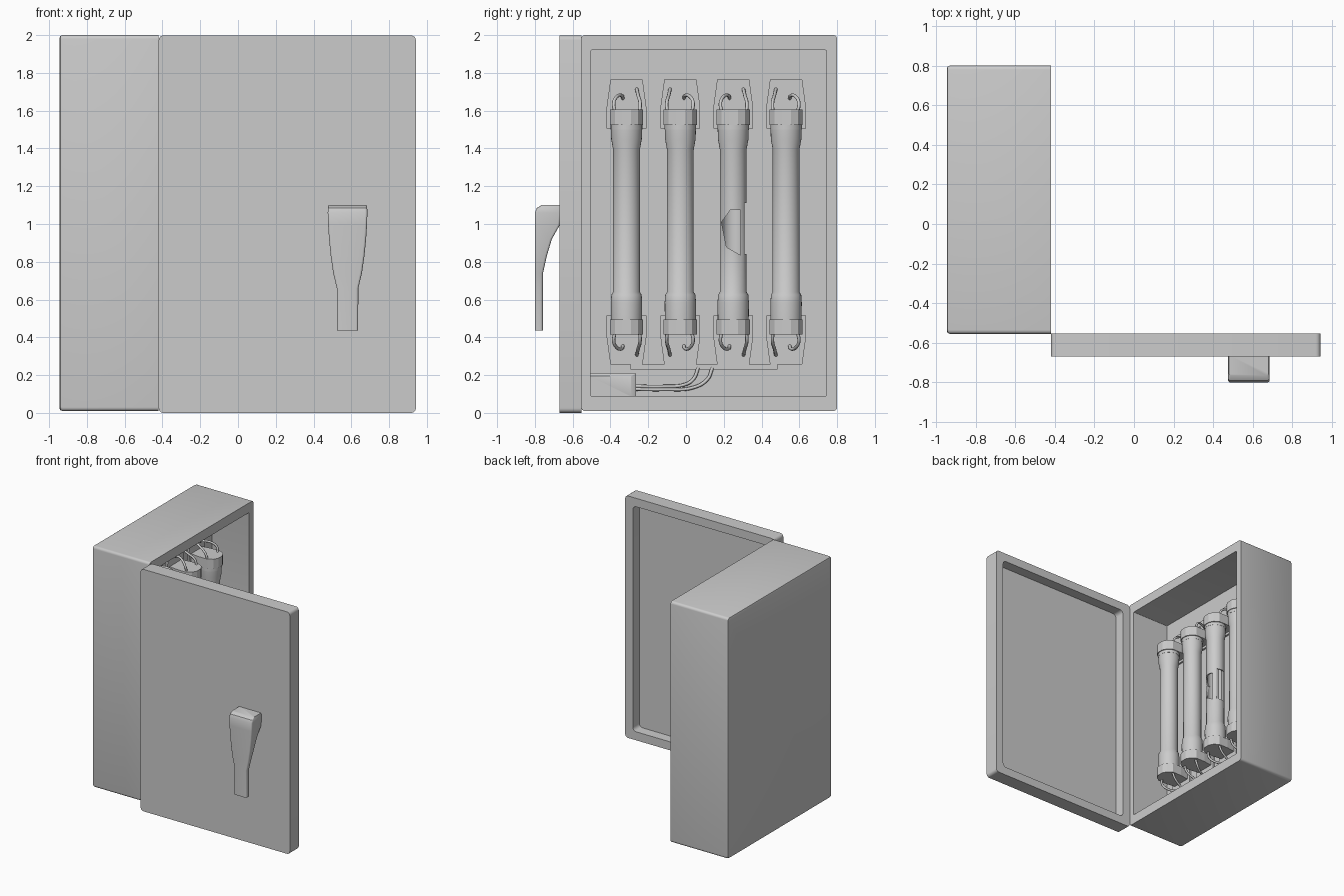
import bpy, bmesh
from math import sin, cos, pi
from mathutils import Vector

if "Cube" in bpy.data.objects:
    bpy.data.objects.remove(bpy.data.objects["Cube"])


def loft(name, rings, smooth=True):
    """Skin a list of equal-length point rings and cap both ends."""
    bm = bmesh.new()
    vr = [[bm.verts.new(p) for p in ring] for ring in rings]
    n = len(vr[0])
    for a, b in zip(vr, vr[1:]):
        for i in range(n):
            j = (i + 1) % n
            bm.faces.new((a[i], a[j], b[j], b[i]))
    bm.faces.new(vr[0])
    bm.faces.new(vr[-1])
    bmesh.ops.recalc_face_normals(bm, faces=bm.faces)
    me = bpy.data.meshes.new(name)
    bm.to_mesh(me)
    bm.free()
    ob = bpy.data.objects.new(name, me)
    bpy.context.collection.objects.link(ob)
    if smooth:
        bpy.ops.object.select_all(action='DESELECT')
        bpy.context.view_layer.objects.active = ob
        ob.select_set(True)
        bpy.ops.object.shade_smooth_by_angle(angle=0.6)
    return ob


def rounded(u0, u1, v0, v1, r, seg=4):
    """Rounded rectangle outline in 2D."""
    pts = []
    for k, (u, v) in enumerate([(u1 - r, v1 - r), (u0 + r, v1 - r), (u0 + r, v0 + r), (u1 - r, v0 + r)]):
        for s in range(seg + 1):
            a = pi / 2 * (k + s / seg)
            pts.append((u + r * cos(a), v + r * sin(a)))
    return pts


def slab_x(name, outline, x0, x1):
    return loft(name, [[(x, y, z) for y, z in outline] for x in (x0, x1)], False)


def circle(r, x, y, z, n=32):
    return [(x + r * cos(2 * pi * i / n), y + r * sin(2 * pi * i / n), z) for i in range(n)]


def wire(name, pts, r=0.009):
    cu = bpy.data.curves.new(name, 'CURVE')
    cu.dimensions = '3D'
    cu.bevel_depth, cu.bevel_resolution, cu.resolution_u = r, 2, 6
    cu.use_fill_caps = True
    sp = cu.splines.new('BEZIER')
    sp.bezier_points.add(len(pts) - 1)
    for bp, p in zip(sp.bezier_points, pts):
        bp.co = p
        bp.handle_left_type = bp.handle_right_type = 'AUTO'
    ob = bpy.data.objects.new(name, cu)
    bpy.context.collection.objects.link(ob)
    bpy.ops.object.select_all(action='DESELECT')
    bpy.context.view_layer.objects.active = ob
    ob.select_set(True)
    bpy.ops.object.convert(target='MESH')


# Cabinet: open on the +x side, rounded back edges
WALL = -0.76
rings = []
for x, d in [(-0.945, 0.015), (-0.941, 0.005), (-0.93, 0), (-0.42, 0)]:
    rings.append([(x, y, z) for y, z in rounded(-0.555 + d, 0.80 - d, 0.01 + d, 2.0 - d, 0.02)])
for x in (-0.42, WALL):
    rings.append([(x, y, z) for y, z in rounded(-0.505, 0.745, 0.09, 1.92, 0.006)])
loft("cabinet", rings)

# Door: swung open, recessed on the inside
rings = [[(x, y, z) for x, z in rounded(-0.42, 0.942, 0.0, 1.998, 0.025)] for y in (-0.67, -0.552)]
rings += [[(x, y, z) for x, z in rounded(-0.35, 0.872, 0.07, 1.928, 0.03)] for y in (-0.552, -0.637)]
loft("door", rings)

# Handle: (z, half width, front y, back y)
rings = []
for z, w, f, b in [(1.10, 0.10, -0.765, -0.66), (1.085, 0.104, -0.79, -0.66), (1.06, 0.105, -0.80, -0.66),
                   (0.995, 0.103, -0.80, -0.668), (0.92, 0.098, -0.80, -0.71), (0.83, 0.089, -0.80, -0.737),
                   (0.74, 0.076, -0.80, -0.757), (0.66, 0.057, -0.80, -0.758), (0.435, 0.056, -0.80, -0.758)]:
    rings.append([(x, y, z) for x, y in rounded(0.58 - w, 0.58 + w, f, b, 0.012)])
loft("handle", rings)

# Tubes with end caps, back plates and loose wires
CX = -0.62
TUBES = [-0.315, -0.03, 0.25, 0.53]
BODY = [(0.49, 0.082), (0.585, 0.083), (0.625, 0.08), (0.64, 0.071),
        (1.395, 0.071), (1.45, 0.081), (1.53, 0.083)]
HOOK = [(0.02, -0.06, 1.59), (0.01, -0.068, 1.64), (-0.03, -0.05, 1.675), (-0.09, -0.025, 1.68), (-0.14, -0.018, 1.66)]
LONG = [(0.02, 0.07, 1.59), (0.0, 0.072, 1.64), (-0.06, 0.062, 1.68), (-0.14, 0.053, 1.72)]
CAP = [(-0.14, -0.075), (-0.05, -0.088), (0.03, -0.088), (0.07, -0.062), (0.088, -0.025),
       (0.088, 0.025), (0.07, 0.062), (0.03, 0.088), (-0.05, 0.088), (-0.14, 0.075)]
tubes = []
for i, cy in enumerate(TUBES):
    profile = list(BODY)
    if i == 2:  # the broken tube is hollow
        profile += [(1.53, 0.061), (0.49, 0.061)]
    tube = loft("tube_%d" % (i + 1), [circle(r, CX, cy, z) for z, r in profile])
    tubes.append(tube)
    loft("tube_shoulder_seam_%d" % (i + 1), [circle(0.0835, CX, cy, z) for z in (1.50, 1.53)])
    side = 1 if i % 2 == 0 else -1
    for end in ("top", "bottom"):
        fz = (lambda z: z) if end == "top" else (lambda z: 2.02 - z)
        tag = "%s_%d" % (end, i + 1)
        loft("cap_" + tag, [[(CX + x, cy + y, fz(z)) for x, y in CAP] for z in (1.525, 1.605)], False)
        slab_x("plate_" + tag, [(cy + y, fz(z)) for y, z in
               [(-0.105, 1.505), (-0.105, 1.62), (-0.085, 1.765), (0.085, 1.765), (0.105, 1.62), (0.105, 1.505)]],
               WALL - 0.005, WALL + 0.015)
        for nm, path in (("hook_wire_", HOOK), ("long_wire_", LONG)):
            wire(nm + tag, [(CX + x, cy + side * y, fz(z)) for x, y, z in path])

# Damage holes in the third tube
hole = [(-0.062, 1.01), (-0.015, 1.074), (0.038, 1.074), (0.038, 0.836), (-0.036, 0.878)]
notch = [(0.06, 0.84), (0.06, 1.11), (0.12, 1.11), (0.12, 0.84)]
for nm, shape, x0 in (("hole_cutter", hole, CX), ("notch_cutter", notch, CX - 0.1)):
    cut = slab_x(nm, [(0.25 + y, z) for y, z in shape], x0, CX + 0.12)
    cut.hide_render = True
    mod = tubes[2].modifiers.new(nm, 'BOOLEAN')
    mod.operation, mod.solver, mod.object = 'DIFFERENCE', 'EXACT', cut
    bpy.context.view_layer.objects.active = tubes[2]
    bpy.ops.object.modifier_apply(modifier=nm)
    bpy.data.objects.remove(cut)

# Connecting strip, junction box and its feed wires
slab_x("base_strip", [(-0.295, 0.23), (0.485, 0.23), (0.485, 0.257), (-0.295, 0.257)], WALL - 0.005, WALL + 0.015)
loft("junction_box", [[(x, y, z) for y, z in rounded(-0.51, y1, 0.085, z1, 0.004)]
                      for x, y1, z1 in ((WALL - 0.005, -0.265, 0.21), (WALL + 0.07, -0.265, 0.21), (WALL + 0.085, -0.29, 0.195))])
for k, (dy, dz) in enumerate([(0, 0.012), (0.075, -0.004)]):
    wire("feed_wire_%d" % (k + 1), [(WALL + 0.03, -0.28, 0.13 + dz), (WALL + 0.03, -0.12, 0.128 + dz),
         (WALL + 0.025, -0.0 + dy * 0.6, 0.14 + dz), (WALL + 0.015, 0.04 + dy, 0.18), (WALL + 0.01, 0.065 + dy, 0.24)])
